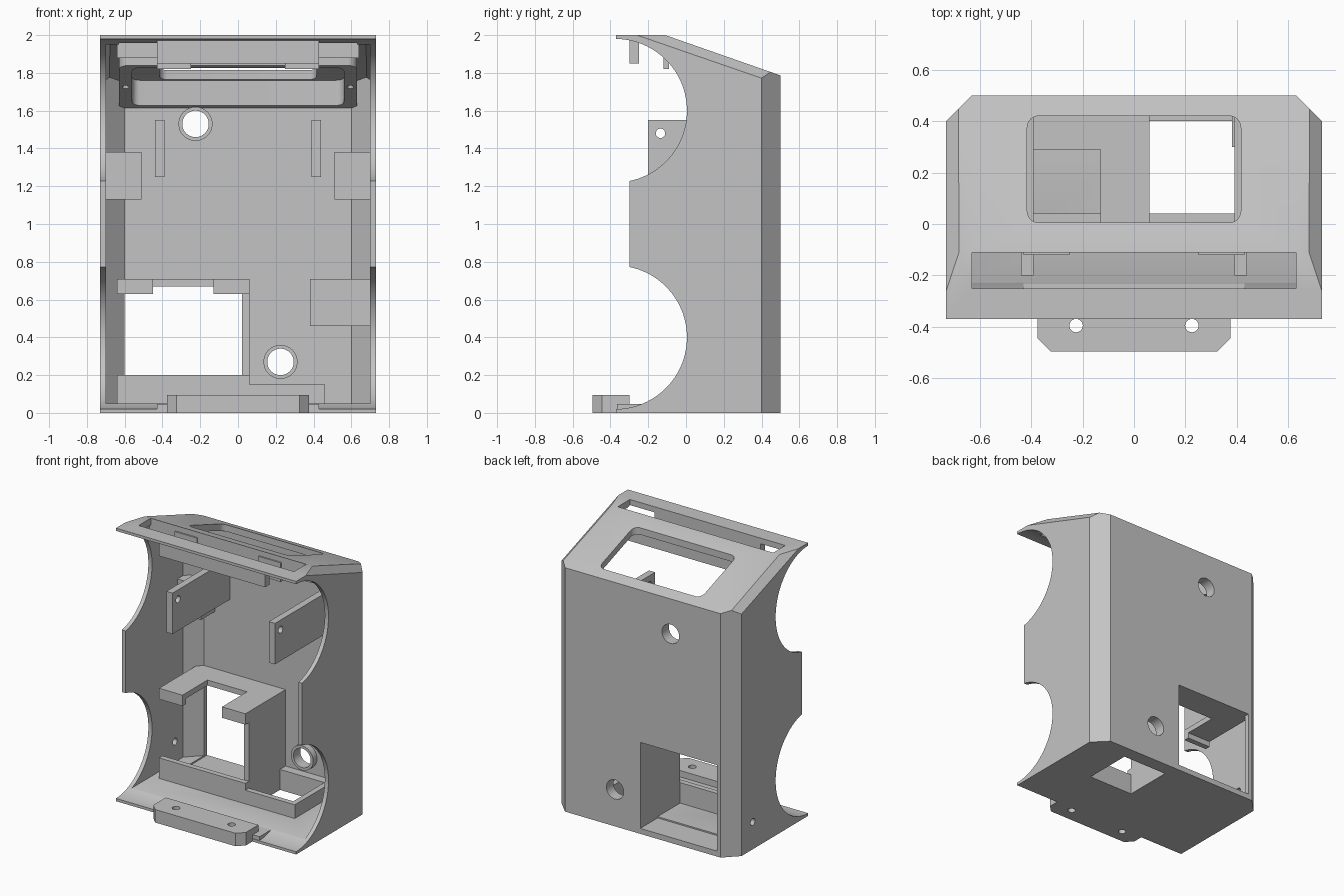
import bpy, bmesh, math
from mathutils import Vector

if "Cube" in bpy.data.objects:
    bpy.data.objects.remove(bpy.data.objects["Cube"], do_unlink=True)

grey = bpy.data.materials.new("plain_grey")
grey.use_nodes = True
GREY = (0.55, 0.55, 0.55, 1)
grey.diffuse_color = GREY
grey.node_tree.nodes["Principled BSDF"].inputs["Base Color"].default_value = GREY


def roof(y, drop=0):
    return 2 - drop - 0.35 * max(0, y + 0.11)


def finish(name, bm):
    bmesh.ops.recalc_face_normals(bm, faces=bm.faces)
    mesh = bpy.data.meshes.new(name)
    bm.to_mesh(mesh)
    bm.free()
    mesh.materials.append(grey)
    ob = bpy.data.objects.new(name, mesh)
    bpy.context.collection.objects.link(ob)
    return ob


def prism(bottom, top):
    """Closed solid between two matching outlines."""
    bm = bmesh.new()
    a = [bm.verts.new(p) for p in bottom]
    b = [bm.verts.new(p) for p in top]
    bm.faces.new(a)
    bm.faces.new(b)
    for i in range(len(a)):
        j = (i + 1) % len(a)
        bm.faces.new((a[i], a[j], b[j], b[i]))
    bmesh.ops.recalc_face_normals(bm, faces=bm.faces)
    return bm


def upright(name, outline, low, high):
    """Plan outline extruded in z; low and high are functions of y."""
    return finish(name, prism([(x, y, low(y)) for x, y in outline],
                              [(x, y, high(y)) for x, y in outline]))


def box(name, x0, x1, y0, y1, z0, z1):
    plan = [(x0, y0), (x1, y0), (x1, y1), (x0, y1)]
    return upright(name, plan, lambda y: z0, lambda y: z1)


def rod(name, axis, centre, r, length, sides=48):
    c, h = Vector(centre), length / 2
    ends = []
    for s in (-h, h):
        ring = []
        for i in range(sides):
            t = 2 * math.pi * i / sides
            u, v = r * math.cos(t), r * math.sin(t)
            ring.append(c + Vector({"x": (s, u, v), "y": (u, s, v), "z": (u, v, s)}[axis]))
        ends.append(ring)
    return finish(name, prism(*ends))


def rounded(x, y0, y1, r):
    pts = []
    corners = ((x - r, y1 - r), (r - x, y1 - r), (r - x, y0 + r), (x - r, y0 + r))
    for k, (cx, cy) in enumerate(corners):
        for i in range(7):
            t = math.pi / 2 * (k + i / 6)
            pts.append((cx + r * math.cos(t), cy + r * math.sin(t)))
    return pts


def cut(ob, *cutters):
    for c in cutters:
        m = ob.modifiers.new("cut", "BOOLEAN")
        m.operation, m.solver, m.object = "DIFFERENCE", "EXACT", c
        bpy.context.view_layer.objects.active = ob
        bpy.ops.object.modifier_apply(modifier=m.name)
        bpy.data.objects.remove(c, do_unlink=True)
    return ob


def slice_off(bm, point, normal):
    geom = bm.verts[:] + bm.edges[:] + bm.faces[:]
    bmesh.ops.bisect_plane(bm, geom=geom, plane_co=point, plane_no=normal, clear_outer=True)
    bmesh.ops.holes_fill(bm, edges=[e for e in bm.edges if e.is_boundary], sides=0)


def casing(name, half, profile, corner, inset):
    """Side profile across the width, with bevelled back corners and roof edges."""
    bm = prism([(-half, y, z) for y, z in profile], [(half, y, z) for y, z in profile])
    p = Vector((0.73, -0.26, 2))
    n = (Vector((0.68, -0.11, 2)) - p).cross(Vector((0.73, 0.4, 1.772)) - p).normalized()
    if n.z < 0:
        n = -n
    p -= n * inset
    for s in (-1, 1):
        slice_off(bm, (s * half, corner, 0), (s, 1, 0))
        slice_off(bm, (s * p.x, p.y, p.z), (s * n.x, n.y, n.z))
    return finish(name, bm)


# Outer shell, hollowed, with two round scoops and a set-back middle
shell = casing("shell", 0.73, [(-0.37, 0), (0.5, 0), (0.5, roof(0.5)), (-0.11, 2), (-0.37, 2)], 0.4, 0)
cavity = casing("cavity", 0.70, [(-0.6, 0.05), (0.465, 0.05), (0.465, roof(0.465, 0.05)),
                                 (-0.11, 1.95), (-0.6, 1.95)], 0.365, 0.035)
cut(shell, cavity,
    rod("scoop", "x", (0, -0.375, 0.4), 0.38, 3, 96),
    rod("scoop", "x", (0, -0.375, 1.6), 0.38, 3, 96),
    box("setback", -1, 1, -0.6, -0.3, 0.5, 1.5))

# Roof openings, back opening, floor opening and screw holes
cut(shell,
    upright("window", rounded(0.415, 0.005, 0.42, 0.045), lambda y: 1.5, lambda y: 2.2),
    box("slot", -0.63, 0.63, -0.25, -0.11, 1.8, 2.2),
    box("socket_opening", -0.6, 0.02, 0.3, 0.7, 0.04, 0.67),
    box("floor_opening", 0.06, 0.42, 0.04, 0.4, -0.1, 0.2),
    rod("side_hole", "x", (-0.7, 0.27, 0.2), 0.025, 0.3))
BOSSES = ((-0.225, 1.53), (0.225, 0.27))
for x, z in BOSSES:
    cut(shell, rod("hole", "y", (x, 0.5, z), 0.07, 0.4))

# Raised rings around the back holes
for i, (x, z) in enumerate(BOSSES):
    ring = rod(f"screw_boss_{i + 1}", "y", (x, 0.45, z), 0.09, 0.06)
    cut(ring, rod("bore", "y", (x, 0.45, z), 0.07, 0.3))

# Frame beneath the roof window
frame = upright("window_frame", rounded(0.63, -0.05, 0.475, 0.05),
                lambda y: 1.615 + 0.44 * (0.46 - y), lambda y: roof(y, 0.04))
cut(frame, upright("recess", rounded(0.56, -0.02, 0.43, 0.04), lambda y: 1.4, lambda y: 2.2))
for s in (-1, 1):
    cut(frame, rod("pin_hole", "z", (s * 0.595, 0.21, 1.7), 0.018, 0.2, 16))

# Hanging plate, rib and hooks around the roof slot
box("slot_front_plate", -0.43, 0.43, -0.3, -0.25, 1.85, 1.985)
box("slot_rear_rib", -0.64, 0.64, -0.11, -0.08, 1.88, 1.97)

# Paired parts: hooks, drilled arms and upper corner blocks
for s, side in ((-1, "right"), (1, "left")):
    def pair(name, a, b, *rest):
        return box(f"{side}_{name}", min(s * a, s * b), max(s * a, s * b), *rest)
    pair("slot_hook", 0.25, 0.43, -0.12, -0.09, 1.82, 1.96)
    arm = pair("arm", 0.39, 0.44, -0.2, 0.48, 1.25, 1.55)
    cut(arm, rod("arm_hole", "x", (s * 0.41, -0.135, 1.48), 0.025, 0.3, 24))
    pair("corner_block", 0.51, 0.71, 0.3, 0.4, 1.13, 1.38)
    pair("corner_block_rear", 0.51, 0.62, 0.4, 0.48, 1.13, 1.38)
box("lower_corner_block", 0.38, 0.71, 0.3, 0.4, 0.46, 0.71)
box("lower_corner_block_rear", 0.38, 0.62, 0.4, 0.48, 0.46, 0.71)

# Socket housing: notched top with lips, inner wall and low front wall
top = box("housing_top", -0.64, 0.06, 0, 0.475, 0.67, 0.71)
cut(top, box("notch", -0.45, -0.13, -0.1, 0.29, 0.5, 0.9))
box("housing_lip_outer", -0.64, -0.45, 0, 0.04, 0.63, 0.68)
box("housing_lip_inner", -0.13, 0.06, 0, 0.04, 0.63, 0.68)
box("housing_wall", 0.02, 0.06, 0.04, 0.475, 0.03, 0.68)
box("housing_front_wall", -0.64, 0.06, 0, 0.04, 0.03, 0.2)

# Low fence around the floor opening
box("fence_front", 0.06, 0.46, 0, 0.04, 0.03, 0.15)
box("fence_side", 0.42, 0.46, 0.04, 0.475, 0.03, 0.15)
box("fence_rear", 0.06, 0.42, 0.4, 0.475, 0.03, 0.15)

# Front mounting tab with clipped corners, on a thin floor pad
tab = upright("mounting_tab", [(-0.375, -0.3), (-0.375, -0.445), (-0.325, -0.495), (0.325, -0.495),
                               (0.375, -0.445), (0.375, -0.3)], lambda y: 0, lambda y: 0.095)
for s in (-1, 1):
    cut(tab, rod("tab_hole", "z", (s * 0.225, -0.395, 0), 0.026, 0.5, 24))
box("floor_pad", -0.43, 0.43, -0.365, -0.22, 0.005, 0.048)

# Keep curved cuts smooth and corners crisp
bpy.ops.object.select_all(action="DESELECT")
for ob in bpy.context.collection.objects:
    if ob.type == "MESH" and ob.data.materials and ob.data.materials[0] == grey:
        ob.select_set(True)
        bpy.context.view_layer.objects.active = ob
bpy.ops.object.shade_smooth_by_angle(angle=math.radians(25))
